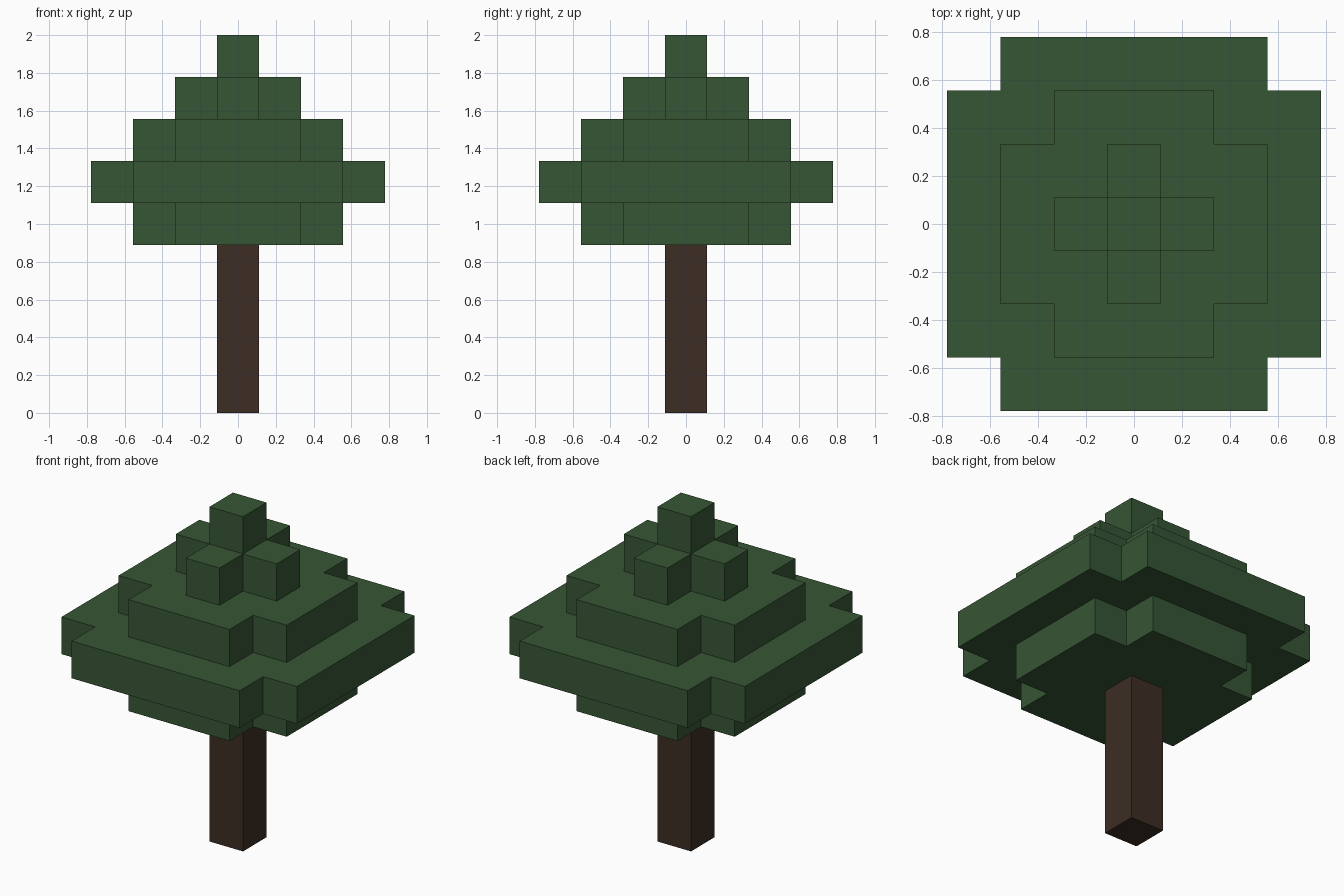
import bpy
import bmesh

U = 2 / 9  # edge of one block; the tree is nine blocks tall

if "Cube" in bpy.data.objects:
    bpy.data.objects.remove(bpy.data.objects["Cube"], do_unlink=True)


def make_material(name, rgb):
    mat = bpy.data.materials.new(name)
    mat.use_nodes = True
    color = (*rgb, 1)
    mat.diffuse_color = color
    mat.node_tree.nodes["Principled BSDF"].inputs["Base Color"].default_value = color
    return mat


def extrude_outline(name, outline, bottom, height, mat):
    """Raise a flat outline (in blocks) into a solid with flat faces."""
    bm = bmesh.new()
    base = bm.faces.new([bm.verts.new((x * U, y * U, bottom * U)) for x, y in outline])
    top = bmesh.ops.extrude_face_region(bm, geom=[base], use_keep_orig=True)["geom"]
    verts = [v for v in top if isinstance(v, bmesh.types.BMVert)]
    bmesh.ops.translate(bm, verts=verts, vec=(0, 0, height * U))
    bmesh.ops.recalc_face_normals(bm, faces=bm.faces)
    mesh = bpy.data.meshes.new(name)
    bm.to_mesh(mesh)
    bm.free()
    mesh.materials.append(mat)
    bpy.context.collection.objects.link(bpy.data.objects.new(name, mesh))


def quarter_turns(points):
    """Repeat a corner around the vertical axis."""
    outline = []
    for _ in range(4):
        outline += points
        points = [(-y, x) for x, y in points]
    return outline


def notched_square(width):
    """Square with one block missing at each corner."""
    outer = width / 2
    inner = outer - 1
    return quarter_turns([(outer, inner), (inner, inner), (inner, outer)])


leaf = make_material("leaf green", (0.037, 0.093, 0.035))
bark = make_material("bark brown", (0.045, 0.026, 0.017))
block = quarter_turns([(0.5, 0.5)])

# Trunk
extrude_outline("trunk", block, 0, 4, bark)

# Foliage layers, from the lowest up
layers = [("foliage_base", 5), ("foliage_wide", 7), ("foliage_upper", 5), ("foliage_cross", 3)]
for level, (name, width) in enumerate(layers, start=4):
    extrude_outline(name, notched_square(width), level, 1, leaf)

# Single block at the tip
extrude_outline("foliage_tip", block, 8, 1, leaf)
